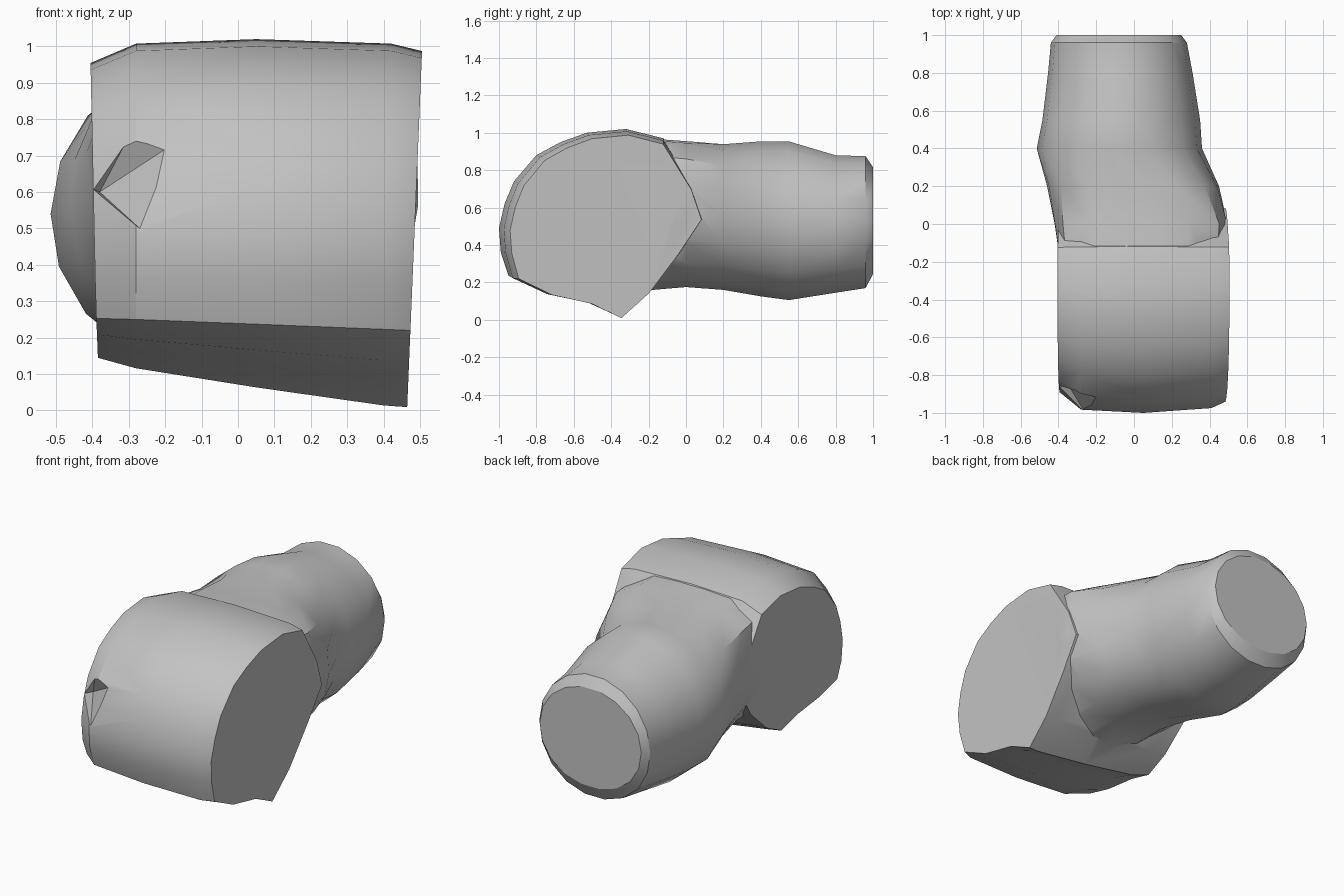
import bpy, bmesh
from math import cos, sin, pi, radians

cube = bpy.data.objects.get("Cube")
if cube:
    bpy.data.objects.remove(cube, do_unlink=True)

grey = bpy.data.materials.new("plain grey")
grey.use_nodes = True
grey.diffuse_color = (0.55, 0.55, 0.55, 1)
grey.node_tree.nodes["Principled BSDF"].inputs["Base Color"].default_value = (0.55, 0.55, 0.55, 1)


def finish(bm, name):
    bmesh.ops.recalc_face_normals(bm, faces=bm.faces)
    mesh = bpy.data.meshes.new(name)
    bm.to_mesh(mesh)
    bm.free()
    mesh.materials.append(grey)
    ob = bpy.data.objects.new(name, mesh)
    bpy.context.collection.objects.link(ob)
    return ob


def loft(name, rings):
    bm = bmesh.new()
    loops = [[bm.verts.new(p) for p in ring] for ring in rings]
    n = len(loops[0])
    for a, b in zip(loops, loops[1:]):
        for i in range(n):
            j = (i + 1) % n
            bm.faces.new((a[i], a[j], b[j], b[i]))
    bm.faces.new(loops[0])
    bm.faces.new(loops[-1])
    return finish(bm, name)


# Front drum: side profile (y, z) swept across x with chamfered, leaning ends
profile = [(-0.36, 0.0), (-0.53, 0.08), (-0.76, 0.13), (-0.95, 0.22), (-0.99, 0.36),
           (-1.0, 0.49), (-0.97, 0.62), (-0.92, 0.74), (-0.8, 0.88), (-0.67, 0.95),
           (-0.53, 1.0), (-0.32, 1.02), (-0.12, 0.97), (0.04, 0.72), (0.1, 0.55),
           (-0.03, 0.36), (-0.2, 0.14)]


def drum_ring(x, lean, sy, sz):
    ring = []
    for y, z in profile:
        lift = (0.47 - x) * 0.15 * max(0, 1 - z / 0.3)   # sloping keel
        ring.append((x + lean * z, -0.15 + (y + 0.15) * sy, 0.2 + (z - 0.2) * sz + lift))
    return ring


body = loft("body", [drum_ring(-0.385, -0.02, 0.87, 0.92), drum_ring(-0.28, 0, 0.98, 0.985),
                     drum_ring(0.05, 0, 1, 1), drum_ring(0.4, 0.02, 0.97, 0.985),
                     drum_ring(0.465, 0.04, 0.93, 0.96)])

# Rear barrel: y, x range, z range, squareness of the upper half
sections = [(-0.35, -0.37, 0.46, 0.14, 0.98, 5), (0.0, -0.42, 0.495, 0.17, 0.955, 4),
            (0.2, -0.46, 0.45, 0.155, 0.94, 2.7), (0.4, -0.515, 0.36, 0.12, 0.96, 2),
            (0.55, -0.485, 0.35, 0.10, 0.96, 2), (0.8, -0.455, 0.31, 0.14, 0.885, 2),
            (0.96, -0.44, 0.28, 0.165, 0.88, 2), (1.0, -0.41, 0.25, 0.24, 0.82, 2)]


def barrel_ring(y, x0, x1, z0, z1, square, n=18):
    ring = []
    for i in range(n):
        c, s = cos(2 * pi * i / n), sin(2 * pi * i / n)
        p = square if s >= 0 else 2.1
        k = (abs(c) ** p + abs(s) ** p) ** (-1 / p)
        ring.append(((x0 + x1) / 2 + (x1 - x0) / 2 * c * k, y,
                     (z0 + z1) / 2 + (z1 - z0) / 2 * s * k))
    return ring


barrel = loft("rear_barrel", [barrel_ring(*s) for s in sections])

# Chip out of the front right edge
bm = bmesh.new()
for p in [(-0.15, -0.95, 0.75), (-0.28, -0.92, 0.79), (-0.38, -0.8, 0.6),
          (-0.27, -0.98, 0.5), (-0.5, -1.2, 0.65), (-0.2, -1.1, 0.65)]:
    bm.verts.new(p)
bmesh.ops.convex_hull(bm, input=bm.verts)
chip = finish(bm, "chip_cutter")

# Join the barrel and cut the chip
for helper, op in ((barrel, "UNION"), (chip, "DIFFERENCE")):
    mod = body.modifiers.new(helper.name, "BOOLEAN")
    mod.operation = op
    mod.solver = "EXACT"
    mod.object = helper
bpy.ops.object.select_all(action="DESELECT")
body.select_set(True)
bpy.context.view_layer.objects.active = body
for mod in list(body.modifiers):
    bpy.ops.object.modifier_apply(modifier=mod.name)
for helper in (barrel, chip):
    bpy.data.objects.remove(helper, do_unlink=True)

bpy.ops.object.shade_smooth_by_angle(angle=radians(28))
